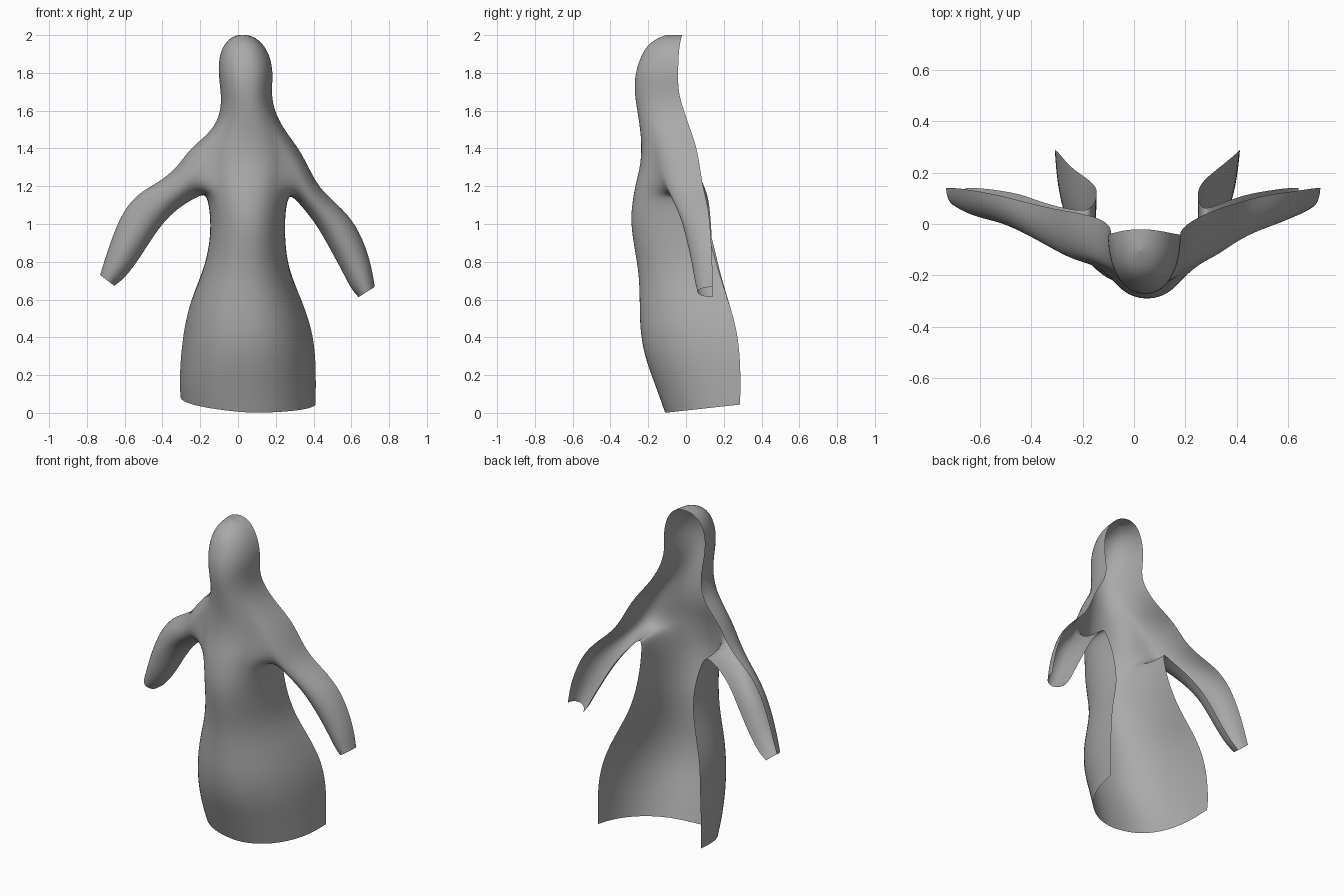
import bpy, bmesh, math

if "Cube" in bpy.data.objects:
    bpy.data.objects.remove(bpy.data.objects["Cube"])

grey = bpy.data.materials.new("plain grey")
grey.diffuse_color = (0.4, 0.4, 0.4, 1)
grey.use_nodes = True
grey.node_tree.nodes["Principled BSDF"].inputs["Base Color"].default_value = grey.diffuse_color

# Torso and head levels: z, left x, right x, front y, open back edge y
LEVELS = [
    (0.00, -.303, .411, -.115, .286), (0.15, -.31, .412, -.168, .289),
    (0.30, -.303, .411, -.226, .286), (0.45, -.285, .39, -.25, .268),
    (0.60, -.25, .336, -.249, .222), (0.75, -.19, .275, -.254, .168),
    (0.90, -.158, .258, -.282, .122), (1.03, -.153, .255, -.299, .09),
    (1.16, -.167, .267, -.28, .055), (1.22, -.18, .285, -.267, .055),
    (1.31, -.19, .295, -.244, .055), (1.40, -.185, .285, -.238, .05),
    (1.49, -.135, .248, -.243, .027), (1.60, -.088, .19, -.26, -.012),
    (1.70, -.09, .176, -.276, -.042), (1.80, -.105, .187, -.272, -.042),
    (1.90, -.099, .167, -.237, -.04), (1.97, -.062, .12, -.188, -.03),
    (2.003, -.01, .06, -.10, -.02),
]
COLS = 12           # cells around the half-round section
SIDE = 3            # cells on each side that open into an arm
LOW, HIGH = 8, 12   # levels between which the arms join

# Arm sections: upper x, z, lower x, z, front y, back y
RIGHT_ARM = [
    (.338, 1.382, .30, 1.135, -.128, .064), (.412, 1.21, .35, 1.08, -.08, .085),
    (.50, 1.125, .42, .99, -.035, .11), (.608, 1.025, .49, .865, -.003, .125),
    (.673, .89, .56, .735, .027, .135), (.708, .77, .60, .655, .043, .14),
    (.724, .667, .638, .613, .06, .14),
]
LEFT_ARM = [
    (-.256, 1.402, -.20, 1.152, -.145, .05), (-.32, 1.298, -.27, 1.115, -.11, .06),
    (-.42, 1.22, -.36, 1.05, -.056, .085), (-.54, 1.157, -.44, .95, -.003, .116),
    (-.625, 1.04, -.52, .82, .017, .13), (-.687, .87, -.60, .712, .038, .14),
    (-.73, .73, -.655, .673, .07, .14),
]

bm = bmesh.new()

# Torso and head as a half-round shell, open at the back
grid = []
for n, (z, xl, xr, yf, yb) in enumerate(LEVELS):
    row = []
    skirt = min(1, max(0, (1.0 - z) / .5))        # fuller section low down
    curl = max(0, 1 - abs(z - .93) / .3)          # waist edges turn inward
    for i in range(COLS + 1):
        t = math.pi * (i / COLS - .5)
        ex = .9 + skirt * (-.15 if t < 0 else .07)
        ey = .9 + skirt * (0 if t < 0 else .07)
        s, c = math.sin(t), max(0, math.cos(t))
        x = (xl + xr) / 2 + (xr - xl) / 2 * math.copysign(abs(s) ** ex, s)
        y = yb + (yf - yb) * (c ** ey if c > 1e-6 else 0)
        if i == 0:
            x += .015 * curl
            y += .025 * curl
        elif i == COLS:
            x -= .012 * curl
            y += .01 * curl
        lift = 0
        if n == 0:  # slanted hem
            lift = (y + .115) * .11 + max(0, .05 - x) * .1
        row.append(bm.verts.new((x, y, z + lift)))
    grid.append(row)
for j in range(len(grid) - 1):
    for i in range(COLS):
        if LOW <= j < HIGH and (i < SIDE or i >= COLS - SIDE):
            continue
        bm.faces.new((grid[j][i], grid[j][i + 1], grid[j + 1][i + 1], grid[j + 1][i]))
# Crown of the head
mid = COLS // 2
for i in range(mid - 1):
    bm.faces.new([grid[-1][k] for k in (i, i + 1, COLS - i - 1, COLS - i)])
bm.faces.new([grid[-1][k] for k in (mid - 1, mid, mid + 1)])


def add_arm(sections, right):
    """Trough-shaped arm grown from the side opening of the torso."""
    outer = [COLS - k for k in range(SIDE + 1)] if right else list(range(SIDE + 1))
    ring = [grid[HIGH][c] for c in outer]
    ring += [grid[j][outer[-1]] for j in range(HIGH - 1, LOW, -1)]
    ring += [grid[LOW][c] for c in reversed(outer)]
    count = len(ring) - 1
    for ux, uz, lx, lz, yf, yb in sections:
        new = []
        for i in range(count + 1):
            a = math.pi * i / count
            f = (1 - math.cos(a)) / 2
            new.append(bm.verts.new((ux + (lx - ux) * f,
                                     yb + (yf - yb) * math.sin(a),
                                     uz + (lz - uz) * f)))
        for i in range(count):
            quad = (ring[i], ring[i + 1], new[i + 1], new[i])
            bm.faces.new(quad if right else quad[::-1])
        ring = new


add_arm(RIGHT_ARM, True)
add_arm(LEFT_ARM, False)

mesh = bpy.data.meshes.new("body_shell")
bm.to_mesh(mesh)
bm.free()
mesh.materials.append(grey)
for p in mesh.polygons:
    p.use_smooth = True
body = bpy.data.objects.new("body_shell", mesh)
bpy.context.collection.objects.link(body)
smooth = body.modifiers.new("smooth", 'SUBSURF')
smooth.levels = smooth.render_levels = 2
smooth.boundary_smooth = 'PRESERVE_CORNERS'   # crisp hem corners
